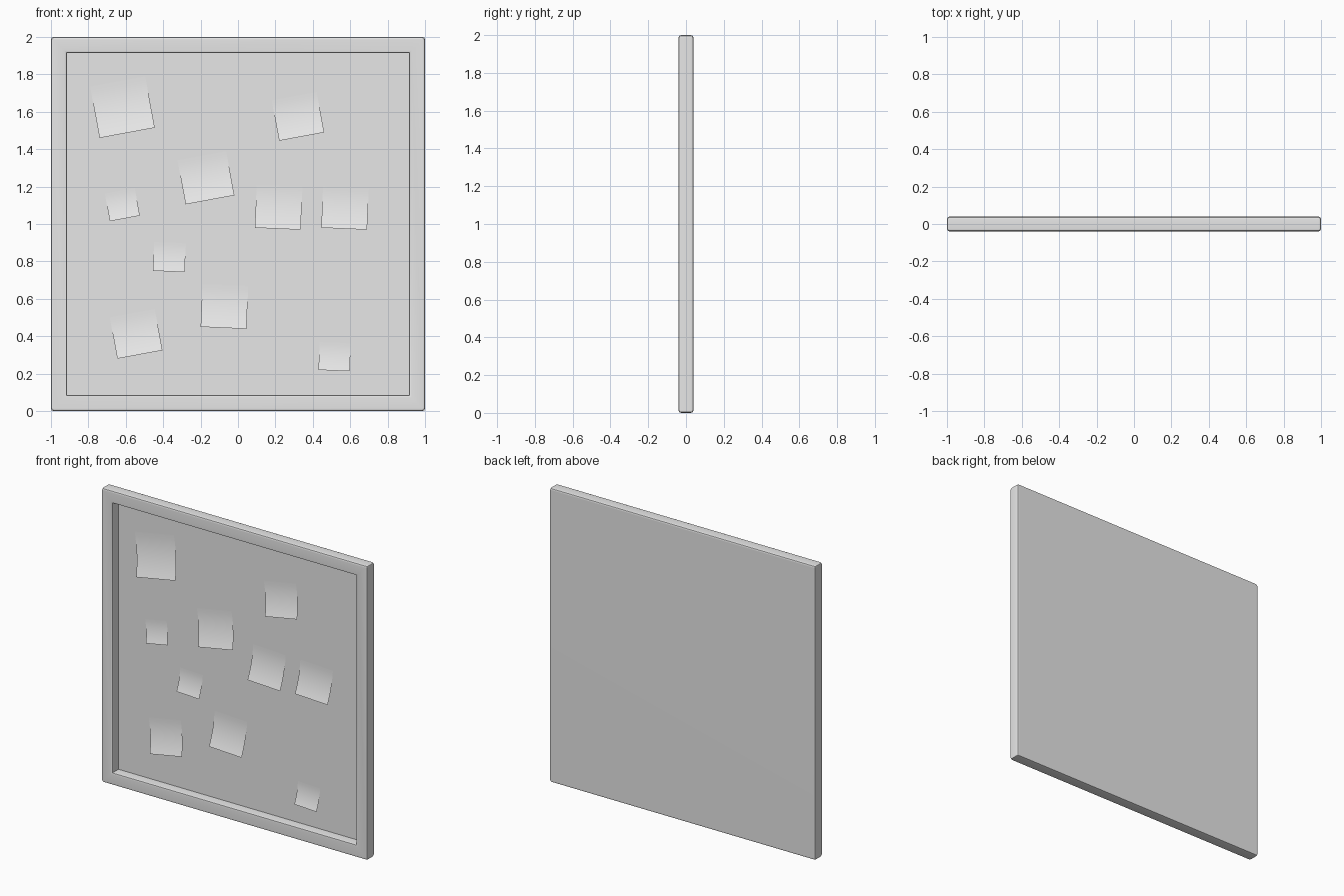
import bpy, bmesh
from math import radians, cos, sin
from mathutils import Vector

default = bpy.data.objects.get("Cube")
if default:
    bpy.data.objects.remove(default, do_unlink=True)

HALF_DEPTH = 0.04
FLOOR_Y = 0.022
BEVEL = 0.014

grey = bpy.data.materials.new("light_grey")
grey.use_nodes = True
grey.diffuse_color = (0.8, 0.8, 0.8, 1)
grey.node_tree.nodes["Principled BSDF"].inputs["Base Color"].default_value = (0.8, 0.8, 0.8, 1)


def add_object(name, bm):
    mesh = bpy.data.meshes.new(name)
    bm.to_mesh(mesh)
    bm.free()
    mesh.materials.append(grey)
    for face in mesh.polygons:
        face.use_smooth = True
    obj = bpy.data.objects.new(name, mesh)
    bpy.context.collection.objects.link(obj)
    return obj


# Framed board: a slab with its front inset, pushed back, and its rims rounded
bm = bmesh.new()
bmesh.ops.create_cube(bm, size=2)
bmesh.ops.scale(bm, vec=(1, HALF_DEPTH, 1), verts=bm.verts)
bmesh.ops.translate(bm, vec=(0, 0, 1), verts=bm.verts)
rims = list(bm.edges)
front = min(bm.faces, key=lambda f: f.calc_center_median().y)
bmesh.ops.inset_region(bm, faces=[front], thickness=0.122)
rims += list(front.edges)
panel = bmesh.ops.extrude_face_region(bm, geom=[front])
bmesh.ops.delete(bm, geom=[front], context='FACES_ONLY')
panel_verts = [v for v in panel["geom"] if isinstance(v, bmesh.types.BMVert)]
bmesh.ops.translate(bm, vec=(0, FLOOR_Y + HALF_DEPTH, 0), verts=panel_verts)
bmesh.ops.bevel(bm, geom=[e for e in rims if e.is_valid], offset=BEVEL,
                segments=2, profile=0.5, affect='EDGES')
bmesh.ops.recalc_face_normals(bm, faces=bm.faces)
board = add_object("framed_board", bm)
bpy.ops.object.select_all(action='DESELECT')
board.select_set(True)
bpy.context.view_layer.objects.active = board
bpy.ops.object.shade_smooth_by_angle(angle=radians(40))
normals = board.modifiers.new("flat_large_faces", 'WEIGHTED_NORMAL')
normals.keep_sharp = True


# Paper note: flush with the board at the top, curling forward to the bottom
def paper_note(name, x, z, width, height, tilt):
    bm = bmesh.new()
    across = Vector((cos(tilt), 0, sin(tilt)))
    upward = Vector((-sin(tilt), 0, cos(tilt)))
    corner = Vector((x, FLOOR_Y - 0.002, z))
    steps = 10
    rows = []
    for i in range(steps + 1):
        t = i / steps
        left = corner + upward * height * (1 - t)
        left.y -= 0.2 * height * t * t
        rows.append([bm.verts.new(left), bm.verts.new(left + across * width)])
    for top, low in zip(rows, rows[1:]):
        bm.faces.new((low[0], low[1], top[1], top[0]))
    add_object(name, bm)


# Lower left corner, width, height and tilt in degrees of every note
notes = [
    (-0.74, 1.46, 0.30, 0.28, 10.5),
    (0.22, 1.445, 0.245, 0.22, 10.5),
    (-0.28, 1.105, 0.265, 0.24, 10.5),
    (-0.685, 1.015, 0.163, 0.15, 10.5),
    (-0.645, 0.28, 0.245, 0.225, 10.5),
    (0.09, 0.98, 0.245, 0.23, -2.5),
    (0.445, 0.98, 0.245, 0.22, -2.5),
    (-0.455, 0.75, 0.17, 0.155, -2.5),
    (-0.2, 0.45, 0.245, 0.23, -2.5),
    (0.43, 0.22, 0.167, 0.15, -2.5),
]
for number, (x, z, width, height, tilt) in enumerate(notes, 1):
    paper_note(f"paper_note_{number}", x, z, width, height, radians(tilt))
